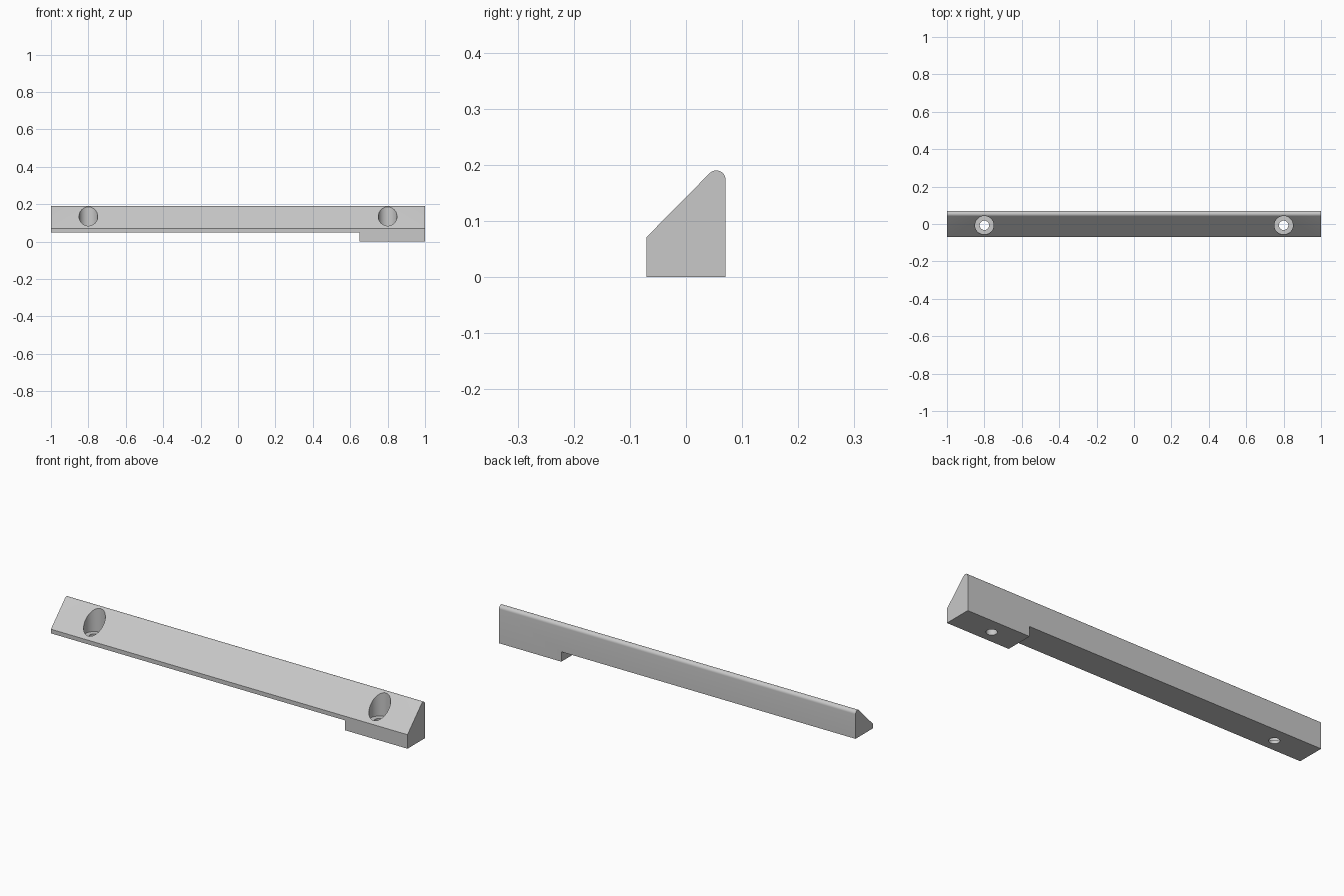
import bpy, bmesh, math
from mathutils import Matrix, Vector

cube = bpy.data.objects.get("Cube")
if cube:
    bpy.data.objects.remove(cube, do_unlink=True)

HALF_LEN, HALF_DEPTH, HEIGHT = 1.0, 0.0705, 0.19
FRONT_Z, UNDERSIDE, FOOT_X = 0.071, 0.05, 0.65
NOSE_R = 0.0165
HOLE_X, HOLE_Y, BORE_FLOOR = 0.8, -0.007, 0.065

grey = bpy.data.materials.new("plain grey")
grey.use_nodes = True
colour = (0.58, 0.58, 0.58, 1)
grey.diffuse_color = colour
grey.node_tree.nodes["Principled BSDF"].inputs["Base Color"].default_value = colour


def make_object(name, bm):
    bmesh.ops.recalc_face_normals(bm, faces=bm.faces)
    mesh = bpy.data.meshes.new(name)
    bm.to_mesh(mesh)
    bm.free()
    mesh.materials.append(grey)
    obj = bpy.data.objects.new(name, mesh)
    bpy.context.collection.objects.link(obj)
    return obj


def cylinder(name, x, radius, bottom, top):
    bm = bmesh.new()
    place = Matrix.Translation((x, HOLE_Y, (bottom + top) / 2))
    bmesh.ops.create_cone(bm, cap_ends=True, segments=48, radius1=radius,
                          radius2=radius, depth=top - bottom, matrix=place)
    return make_object(name, bm)


def block(name, low, high):
    bm = bmesh.new()
    low, high = Vector(low), Vector(high)
    place = Matrix.Translation((low + high) / 2) @ Matrix.Diagonal((*(high - low), 1))
    bmesh.ops.create_cube(bm, size=1, matrix=place)
    return make_object(name, bm)


# Wedge profile with a rounded top edge, extruded along the rail
profile = [(-HALF_DEPTH, FRONT_Z), (-HALF_DEPTH, 0), (HALF_DEPTH, 0)]
for i in range(13):
    a = math.radians(135 * i / 12)
    profile.append((HALF_DEPTH - NOSE_R + NOSE_R * math.cos(a),
                    HEIGHT - NOSE_R + NOSE_R * math.sin(a)))
bm = bmesh.new()
end = bm.faces.new([bm.verts.new((-HALF_LEN, y, z)) for y, z in profile])
result = bmesh.ops.extrude_face_region(bm, geom=[end], use_keep_orig=True)
verts = [v for v in result["geom"] if isinstance(v, bmesh.types.BMVert)]
bmesh.ops.translate(bm, verts=verts, vec=(2 * HALF_LEN, 0, 0))
rail = make_object("wedge_rail", bm)

# Recess that leaves one foot, and two counterbored screw holes
cutters = [block("underside_recess", (-1.1, -0.2, -0.1), (FOOT_X, 0.2, UNDERSIDE))]
for side, x in (("left", HOLE_X), ("right", -HOLE_X)):
    cutters.append(cylinder(side + "_counterbore", x, 0.05, BORE_FLOOR, 0.3))
    cutters.append(cylinder(side + "_screw_hole", x, 0.025, -0.1, 0.1))

bpy.ops.object.select_all(action="DESELECT")
bpy.context.view_layer.objects.active = rail
rail.select_set(True)
for cutter in cutters:
    cutter.hide_render = True
    mod = rail.modifiers.new(cutter.name, "BOOLEAN")
    mod.operation = "DIFFERENCE"
    mod.solver = "EXACT"
    mod.object = cutter
    bpy.ops.object.modifier_apply(modifier=mod.name)
    bpy.data.objects.remove(cutter, do_unlink=True)

bpy.ops.object.shade_smooth_by_angle(angle=math.radians(30))
